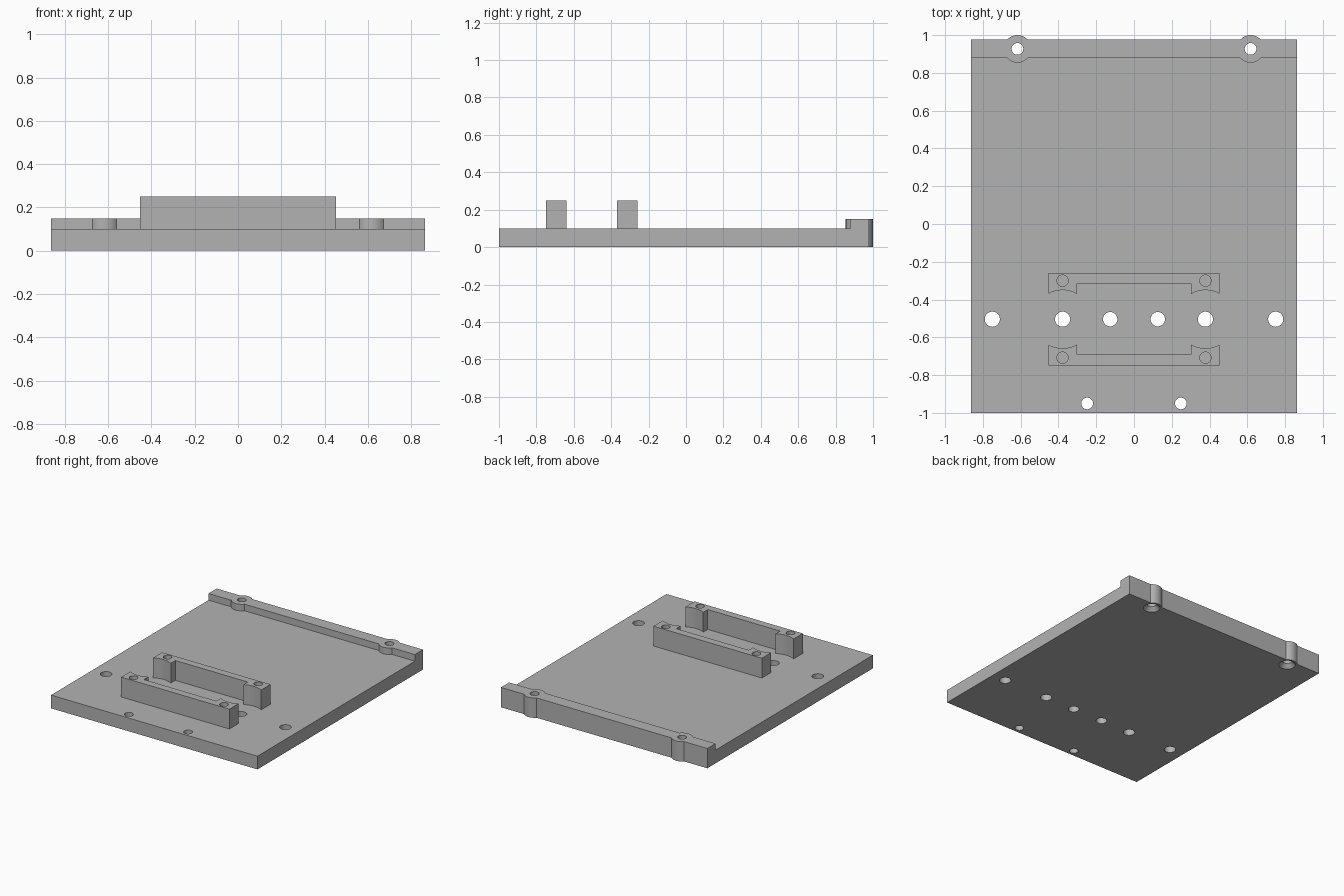
import bpy, bmesh, math
from mathutils import Vector

if "Cube" in bpy.data.objects:
    bpy.data.objects.remove(bpy.data.objects["Cube"], do_unlink=True)

grey = bpy.data.materials.new("plain grey")
grey.use_nodes = True
grey.diffuse_color = (0.45, 0.45, 0.45, 1)
grey.node_tree.nodes["Principled BSDF"].inputs["Base Color"].default_value = (0.45, 0.45, 0.45, 1)


def finish(bm, name):
    bmesh.ops.recalc_face_normals(bm, faces=bm.faces)
    mesh = bpy.data.meshes.new(name)
    bm.to_mesh(mesh)
    bm.free()
    mesh.materials.append(grey)
    obj = bpy.data.objects.new(name, mesh)
    bpy.context.collection.objects.link(obj)
    return obj


def extrude(name, points, direction):
    """Solid made by sweeping a closed outline along a direction."""
    bm = bmesh.new()
    face = bm.faces.new([bm.verts.new(p) for p in points])
    swept = bmesh.ops.extrude_face_region(bm, geom=[face])["geom"]
    bmesh.ops.translate(bm, vec=Vector(direction),
                        verts=[v for v in swept if isinstance(v, bmesh.types.BMVert)])
    return finish(bm, name)


def cylinder(name, x, y, z0, z1, r0, r1=None):
    bm = bmesh.new()
    bmesh.ops.create_cone(bm, cap_ends=True, segments=48, radius1=r0,
                          radius2=r0 if r1 is None else r1, depth=z1 - z0)
    bmesh.ops.translate(bm, verts=bm.verts, vec=(x, y, (z0 + z1) / 2))
    return finish(bm, name)


def combine(target, tool, operation):
    mod = target.modifiers.new(operation.lower(), "BOOLEAN")
    mod.operation, mod.solver, mod.object = operation, "EXACT", tool
    select(target)
    bpy.ops.object.modifier_apply(modifier=mod.name)
    bpy.data.objects.remove(tool, do_unlink=True)


def select(obj):
    bpy.ops.object.select_all(action="DESELECT")
    obj.select_set(True)
    bpy.context.view_layer.objects.active = obj


def smooth(obj):
    select(obj)
    bpy.ops.object.shade_smooth_by_angle(angle=math.radians(30))


# Base plate with the raised lip along its back edge
HALF, TOP, LIP = 0.863, 0.1, 0.15
profile = [(-1, 0), (0.978, 0), (0.978, LIP), (0.88, LIP), (0.88, TOP), (-1, TOP)]
plate = extrude("base_plate", [(-HALF, y, z) for y, z in profile], (2 * HALF, 0, 0))

# Screw bosses in the lip, bored through and countersunk underneath
for side in (-1, 1):
    x, y = side * 0.617, 0.927
    combine(plate, cylinder("boss", x, y, 0, LIP, 0.073), "UNION")
    combine(plate, cylinder("bore", x, y, -0.1, 0.3, 0.031), "DIFFERENCE")
    combine(plate, cylinder("countersink", x, y, -0.01, 0.03, 0.068, 0.03), "DIFFERENCE")

# Through holes in the plate
ROW = -0.504
for x, y, r in ((0.75, ROW, 0.04), (0.378, ROW, 0.04), (0.126, ROW, 0.038), (0.248, -0.95, 0.031)):
    for side in (-1, 1):
        combine(plate, cylinder("hole", side * x, y, -0.1, 0.3, r), "DIFFERENCE")
smooth(plate)

# Facing pair of brackets, each with scooped end pads and screw holes
PAD, RADIUS, HEIGHT = 0.378, 0.154, 0.15
arc = []
for i in range(13):
    dx = 0.075 - i * 0.15 / 12
    arc.append((PAD + dx, math.sqrt(RADIUS ** 2 - dx ** 2)))
right_half = [(0.453, 0.245)] + arc + [(0.303, 0.188)]
outline = right_half + [(-x, d) for x, d in reversed(right_half)]
for name, facing in (("back_bracket", 1), ("front_bracket", -1)):
    bracket = extrude(name, [(x, ROW + facing * d, TOP) for x, d in outline], (0, 0, HEIGHT))
    for side in (-1, 1):
        combine(bracket, cylinder("screw_hole", side * PAD, ROW + facing * 0.204, 0, 0.4, 0.03),
                "DIFFERENCE")
    smooth(bracket)
